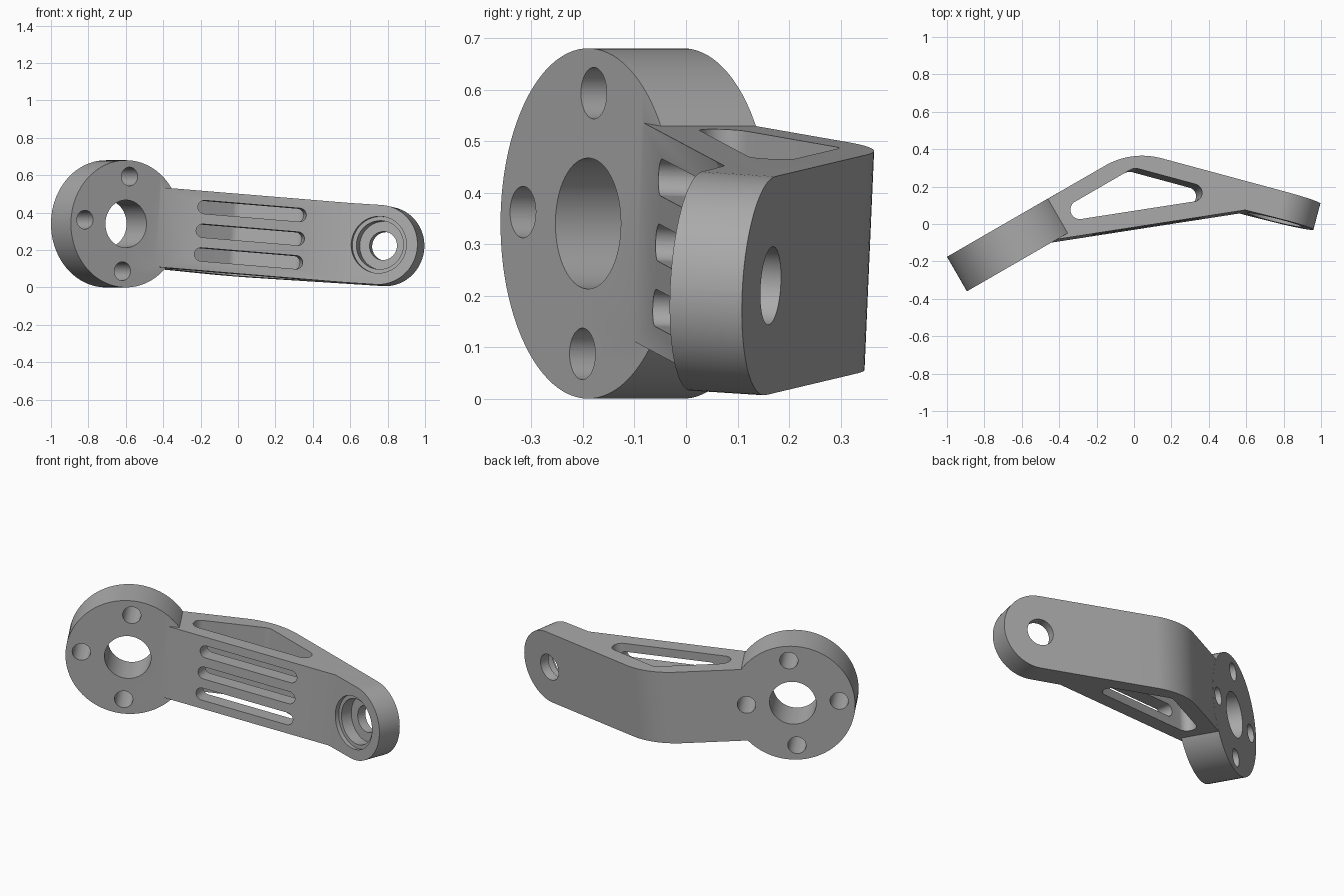
import bpy, bmesh, math
from mathutils import Vector, Matrix

if "Cube" in bpy.data.objects:
    bpy.data.objects.remove(bpy.data.objects["Cube"], do_unlink=True)

metal = bpy.data.materials.new("grey metal")
metal.use_nodes = True
GREY = (0.4, 0.4, 0.4, 1)
metal.diffuse_color = GREY
metal.node_tree.nodes["Principled BSDF"].inputs["Base Color"].default_value = GREY

X, Y, Z = Vector((1, 0, 0)), Vector((0, 1, 0)), Vector((0, 0, 1))


def rounded(points, radii, steps=16):
    """Polygon outline with each corner replaced by an arc."""
    pts = [Vector(p) for p in points]
    out = []
    for i, (p, r) in enumerate(zip(pts, radii)):
        if r == 0:
            out.append(p)
            continue
        da = (pts[i - 1] - p).normalized()
        db = (pts[(i + 1) % len(pts)] - p).normalized()
        half = da.angle(db) / 2
        c = p + (da + db).normalized() * r / math.sin(half)
        t = r / math.tan(half)
        start, end = p + da * t - c, p + db * t - c
        turn = start.angle_signed(end)
        for k in range(steps + 1):
            out.append(c + Matrix.Rotation(-turn * k / steps, 2) @ start)
    return out


def circle(r, cx=0, cy=0, n=72):
    return [Vector((cx + r * math.cos(math.tau * k / n),
                    cy + r * math.sin(math.tau * k / n))) for k in range(n)]


def prism(name, outline, low, high, origin=Vector((0, 0, 0)), u=X, v=Z, n=Y):
    """Extrude an outline drawn along u and v, from low to high along n."""
    bm = bmesh.new()
    face = bm.faces.new([bm.verts.new(origin + u * p.x + v * p.y + n * low)
                         for p in outline])
    grown = bmesh.ops.extrude_face_region(bm, geom=[face])["geom"]
    verts = [g for g in grown if isinstance(g, bmesh.types.BMVert)]
    bmesh.ops.translate(bm, verts=verts, vec=n * (high - low))
    bmesh.ops.recalc_face_normals(bm, faces=bm.faces)
    mesh = bpy.data.meshes.new(name)
    bm.to_mesh(mesh)
    bm.free()
    mesh.materials.append(metal)
    obj = bpy.data.objects.new(name, mesh)
    bpy.context.collection.objects.link(obj)
    return obj


def combine(target, tool, operation):
    mod = target.modifiers.new(operation.lower(), "BOOLEAN")
    mod.operation, mod.object, mod.solver = operation, tool, "EXACT"
    bpy.context.view_layer.objects.active = target
    bpy.ops.object.modifier_apply(modifier=mod.name)
    bpy.data.objects.remove(tool, do_unlink=True)


# Main dimensions, in the frame of the hub
thick, half_height, tip_thick, wall = 0.213, 0.213, 0.145, 0.087
e = Vector((1, -1, 0)).normalized()          # along the bent tip
e_n = Vector((1, 1, 0)).normalized()         # through the bent tip
front_start = Vector((0.2, 0, 0))
front_knee = Vector((1.152, -0.3675, 0))
tip_front = Vector((1.434, -0.641, 0))
tip_back = tip_front + e_n * tip_thick
back_knee = tip_back - e * ((thick - tip_back.y) / -e.y)
slope = (front_knee - front_start).normalized()
slope_n = Vector((-slope.y, slope.x, 0))
boss = tip_front - e * half_height

# Arm: bent plan profile, trimmed to a band with a round tip
inner = front_start - slope * 0.022
plan = rounded([inner.xy, front_knee.xy, tip_front.xy, tip_back.xy,
                (back_knee.x, thick - 0.0004), (inner.x, thick - 0.0004)],
               [0, 0, 0, 0, 0.4, 0])
arm = prism("arm", plan, -0.4, 0.4, v=Y, n=Z)
h = half_height
band = prism("band", rounded([(-3, -h), (h, -h), (h, h), (-3, h)],
                             [0, h * 0.999, h * 0.999, 0], 24),
             -3, 3, boss, e, Z, e_n)
combine(arm, band, "INTERSECT")

# Hub disc
bracket = prism("bracket", circle(0.34, n=96), 0, thick)
combine(bracket, arm, "UNION")

# Triangular window: outer triangle shrunk about its incentre by the wall
p = front_start + slope * ((thick - front_start.y) / slope.y)
q = back_knee
d = tip_back - front_start
s = front_start + slope * (d.cross(e).z / slope.cross(e).z)
a, b, c = (q - s).length, (p - s).length, (p - q).length
centre = (p * a + q * b + s * c) / (a + b + c)
scale = 1 - wall / (thick - centre.y)
tri = [(centre + (k - centre) * scale).xy for k in (p, q, s)]
combine(bracket, prism("window", rounded(tri, [0.05, 0.06, 0.047]),
                       -0.5, 0.5, v=Y, n=Z), "DIFFERENCE")

# Three slots through the front wall
r, l = 0.036, 0.294
slot_at = front_start + slope * 0.5
for z in (-0.127, 0, 0.127):
    outline = rounded([(-l, -r), (l, -r), (l, r), (-l, r)], [r * 0.999] * 4, 10)
    combine(bracket, prism("slot", outline, -0.1, 0.125, slot_at + Z * z,
                           slope, Z, slope_n), "DIFFERENCE")

# Stepped bore in the tip
for radius, depth in ((0.152, 0.02), (0.13, 0.09), (0.076, 0.3)):
    combine(bracket, prism("bore", circle(radius), -0.2, depth, boss, e, Z, e_n),
            "DIFFERENCE")

# Hub bore and bolt holes; the one behind the arm is blind
combine(bracket, prism("hub_bore", circle(0.127), -0.2, 0.5), "DIFFERENCE")
for k in range(4):
    ang = k * math.pi / 2
    hole = circle(0.05, 0.254 * math.cos(ang), 0.254 * math.sin(ang), 40)
    combine(bracket, prism("bolt_hole", hole, 0.002 if k == 0 else -0.2, 0.5),
            "DIFFERENCE")

# Place upright: roll about the hub axis, then turn
bracket.data.transform(Matrix.Translation((-0.599, -0.19, 0.34))
                       @ Matrix.Rotation(math.radians(30), 4, "Z")
                       @ Matrix.Rotation(math.radians(5), 4, "Y"))
bpy.ops.object.select_all(action="DESELECT")
bracket.select_set(True)
bpy.context.view_layer.objects.active = bracket
bpy.ops.object.shade_smooth_by_angle(angle=math.radians(30))
